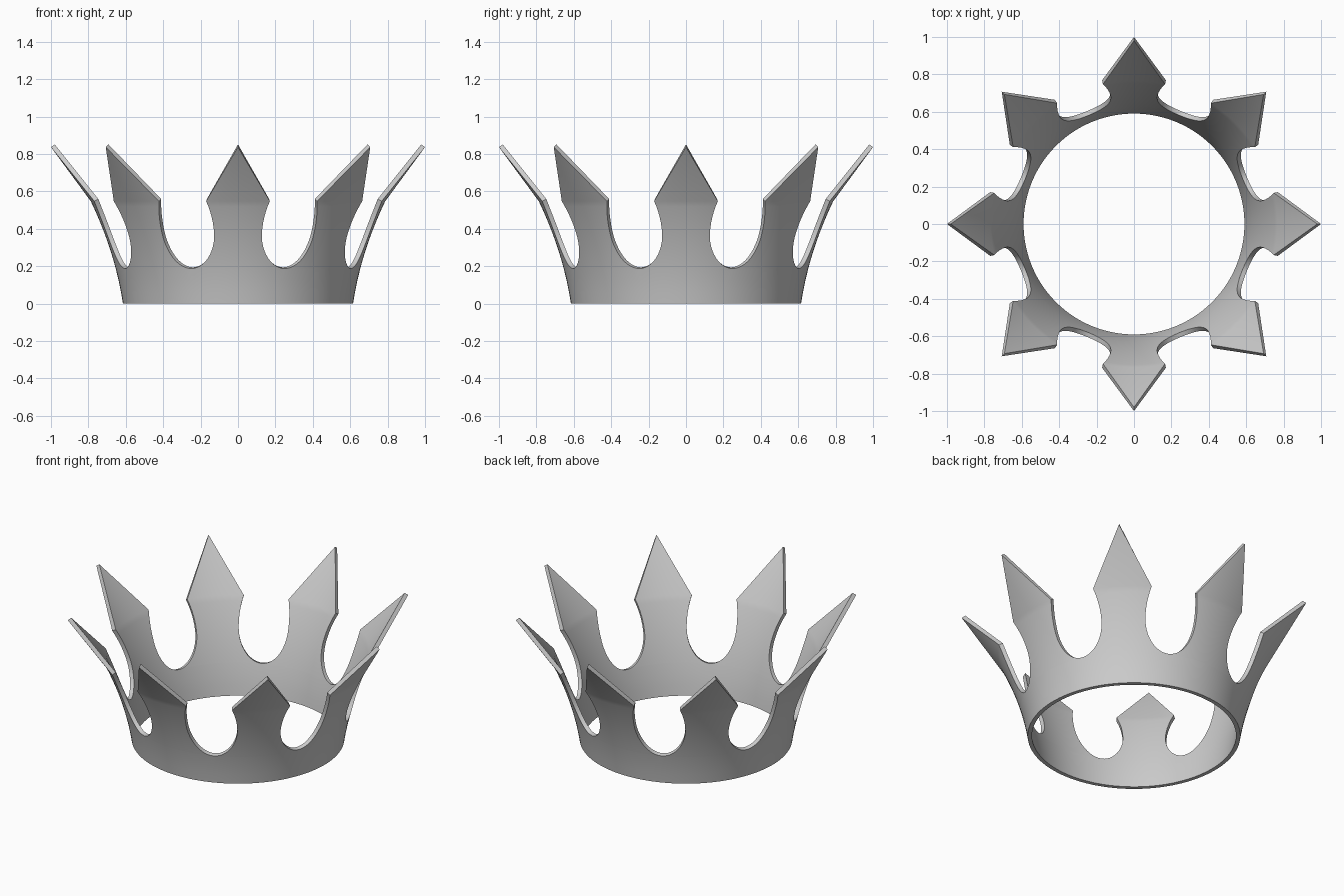
import bpy, bmesh
from math import sin, cos, pi, radians

if "Cube" in bpy.data.objects:
    bpy.data.objects.remove(bpy.data.objects["Cube"])

TEETH, COLS = 8, 16
TIP_R, TIP_Z = 1.0, 0.837
THICK = 0.025
VALLEY_Z, NECK_Z, SHOULDER_Z = 0.188, 0.38, 0.548


def radius(z):
    # gently flaring outer wall
    return 0.615 + 0.15 * z + 0.3 * z * z


# Rows of (height, half angle of tooth in degrees)
rows = [(z, 22.5) for z in (0.0, 0.06, 0.125)]
for i in range(13):  # rounded valley between teeth
    t = i / 12 * pi / 2
    rows.append((NECK_Z - (NECK_Z - VALLEY_Z) * cos(t), 22.5 - 12.2 * sin(t)))
for i in range(1, 7):  # neck widening to the shoulder
    f = i / 6
    rows.append((NECK_Z + (SHOULDER_Z - NECK_Z) * f, 10.3 + 2.2 * f * f))

bm = bmesh.new()
for k in range(TEETH):
    mid = 2 * pi * k / TEETH
    prev = None
    for z, half in rows:
        r = radius(z)
        line = []
        for c in range(COLS + 1):
            a = mid + radians(half) * (2 * c / COLS - 1)
            line.append(bm.verts.new((r * cos(a), r * sin(a), z)))
        if prev:
            for c in range(COLS):
                bm.faces.new((prev[c], prev[c + 1], line[c + 1], line[c]))
        prev = line
    # pointed head
    tip = bm.verts.new((TIP_R * cos(mid), TIP_R * sin(mid), TIP_Z))
    for c in range(COLS):
        bm.faces.new((prev[c], prev[c + 1], tip))
bmesh.ops.remove_doubles(bm, verts=bm.verts, dist=1e-4)
bm.normal_update()

mesh = bpy.data.meshes.new("crown_band")
bm.to_mesh(mesh)
bm.free()
crown = bpy.data.objects.new("crown_band", mesh)
bpy.context.collection.objects.link(crown)
bpy.context.view_layer.objects.active = crown
crown.select_set(True)

# Wall thickness grows inward
mod = crown.modifiers.new("wall", 'SOLIDIFY')
mod.thickness = THICK
mod.offset = -1
bpy.ops.object.modifier_apply(modifier=mod.name)

# Flat underside
for v in crown.data.vertices:
    if v.co.z < 0.02:
        v.co.z = 0.0

bpy.ops.object.shade_smooth_by_angle(angle=radians(30))
